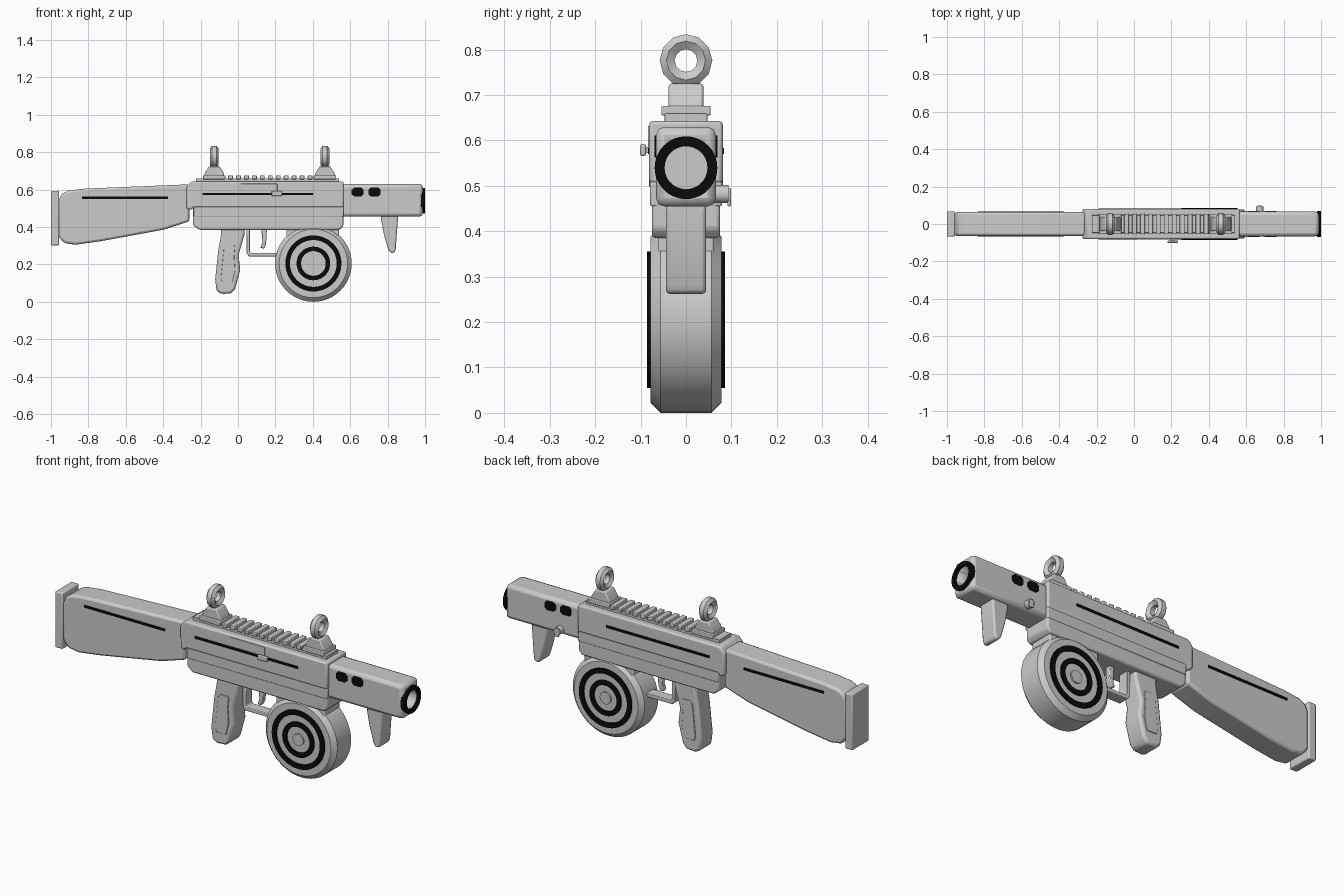
import bpy, bmesh, math
from mathutils import Matrix, Vector

if "Cube" in bpy.data.objects:
    bpy.data.objects.remove(bpy.data.objects["Cube"])


def material(name, v):
    m = bpy.data.materials.new(name)
    m.diffuse_color = (v, v, v, 1)
    m.use_nodes = True
    m.node_tree.nodes["Principled BSDF"].inputs["Base Color"].default_value = m.diffuse_color
    return m


GREY = material("light grey", 0.6)
BLACK = material("black", 0.003)


def finish(name, bm, mat=GREY, bevel=0.0, smooth=True):
    bmesh.ops.recalc_face_normals(bm, faces=bm.faces)
    me = bpy.data.meshes.new(name)
    bm.to_mesh(me)
    bm.free()
    ob = bpy.data.objects.new(name, me)
    bpy.context.collection.objects.link(ob)
    me.materials.append(mat)
    if bevel:
        b = ob.modifiers.new("bevel", 'BEVEL')
        b.width, b.segments, b.limit_method = bevel, 2, 'ANGLE'
        b.angle_limit = math.radians(35)
    if smooth:
        bpy.ops.object.select_all(action='DESELECT')
        ob.select_set(True)
        bpy.context.view_layer.objects.active = ob
        bpy.ops.object.shade_smooth_by_angle(angle=math.radians(32))
    return ob


def box(name, x, y, z, mat=GREY, bevel=0.0):
    """Box from (low, high) pairs on each axis."""
    bm = bmesh.new()
    bmesh.ops.create_cube(bm, size=1)
    for v in bm.verts:
        v.co = Vector([(a + b) / 2 + c * (b - a) for (a, b), c in zip((x, y, z), v.co)])
    return finish(name, bm, mat, bevel)


def side_profile(name, pts, half, mat=GREY, bevel=0.0, y=0.0):
    """Extrude an (x, z) outline to +-half in y."""
    bm = bmesh.new()
    f = bm.faces.new([bm.verts.new((px, y - half, pz)) for px, pz in pts])
    r = bmesh.ops.extrude_face_region(bm, geom=[f])
    for v in r["geom"]:
        if isinstance(v, bmesh.types.BMVert):
            v.co.y += 2 * half
    return finish(name, bm, mat, bevel)


def lathe(name, profile, axis, loc, mat=GREY, steps=48, closed=False):
    """Spin (radius, offset) points round the x or y axis."""
    bm = bmesh.new()
    rings = []
    for i in range(steps):
        a = 2 * math.pi * i / steps
        ring = []
        for r, o in profile:
            c, s = r * math.cos(a), r * math.sin(a)
            p = (o, c, s) if axis == 'x' else (c, o, s)
            ring.append(bm.verts.new(Vector(p) + Vector(loc)))
        rings.append(ring)
    n = len(profile)
    for i in range(steps):
        a, b = rings[i], rings[(i + 1) % steps]
        for j in range(n if closed else n - 1):
            k = (j + 1) % n
            bm.faces.new((a[j], a[k], b[k], b[j]))
    bmesh.ops.remove_doubles(bm, verts=bm.verts, dist=1e-6)
    return finish(name, bm, mat)


def ring(name, r0, r1, o0, o1, axis, loc, mat=BLACK, steps=48):
    return lathe(name, [(r0, o0), (r1, o0), (r1, o1), (r0, o1)], axis, loc, mat, steps, True)


def rod(name, r, o0, o1, axis, loc, steps=20):
    return lathe(name, [(0, o0), (r, o0), (r, o1), (0, o1)], axis, loc, GREY, steps)


# Stock and butt plate
side_profile("stock", [(-0.96, 0.54), (-0.945, 0.575), (-0.91, 0.594), (-0.82, 0.605),
                       (-0.26, 0.628), (-0.26, 0.43), (-0.40, 0.385), (-0.74, 0.323),
                       (-0.87, 0.305), (-0.93, 0.314), (-0.96, 0.35)], 0.063, bevel=0.012)
box("butt_plate", (-1.0, -0.957), (-0.068, 0.068), (0.302, 0.592), bevel=0.006)

# Receiver
side_profile("upper_receiver", [(-0.275, 0.50), (-0.275, 0.615), (-0.25, 0.643),
                                (0.565, 0.643), (0.565, 0.505), (-0.235, 0.505),
                                (-0.255, 0.49)], 0.081, bevel=0.008)
side_profile("lower_receiver", [(-0.24, 0.52), (0.563, 0.52), (0.563, 0.405), (0.545, 0.385),
                                (-0.21, 0.385), (-0.24, 0.41)], 0.075, bevel=0.008)
box("receiver_ledge", (-0.238, 0.564), (-0.079, 0.079), (0.455, 0.51), bevel=0.004)

# Handguard with a bored muzzle
guard = box("handguard", (0.55, 0.988), (-0.066, 0.066), (0.455, 0.63), bevel=0.018)
bore = rod("bore_cutter", 0.047, -0.06, 0.06, 'x', (0.99, 0, 0.54), 48)
bore.hide_render = True
bore.hide_set(True)
cut = guard.modifiers.new("bore", 'BOOLEAN')
cut.object, cut.operation = bore, 'DIFFERENCE'
ring("muzzle_ring", 0.048, 0.069, -0.01, 0.012, 'x', (0.988, 0, 0.54))

# Foregrip and pistol grip
side_profile("foregrip", [(0.765, 0.47), (0.765, 0.44), (0.78, 0.36), (0.803, 0.28), (0.815, 0.262),
                          (0.835, 0.262), (0.843, 0.28), (0.855, 0.44), (0.855, 0.47)],
             0.044, bevel=0.008)
side_profile("pistol_grip", [(-0.09, 0.40), (-0.09, 0.36), (-0.105, 0.28), (-0.122, 0.12),
                             (-0.115, 0.06), (-0.09, 0.042), (-0.035, 0.045), (-0.015, 0.07),
                             (0.012, 0.17), (0.003, 0.25), (0.035, 0.36), (0.035, 0.40)],
             0.052, bevel=0.012)
for s in (-1, 1):
    side_profile("grip_panel", [(-0.075, 0.29), (-0.06, 0.305), (-0.02, 0.305), (-0.015, 0.29),
                                (-0.02, 0.24), (-0.015, 0.17), (-0.03, 0.105), (-0.085, 0.105),
                                (-0.092, 0.13)], 0.003, bevel=0.002, y=s * 0.053)

# Trigger and its guard
side_profile("trigger", [(0.125, 0.39), (0.155, 0.39), (0.15, 0.31), (0.14, 0.285), (0.12, 0.288),
                         (0.13, 0.32)], 0.014, bevel=0.004)
side_profile("trigger_guard", [(0.045, 0.39), (0.045, 0.26), (0.06, 0.243), (0.23, 0.243),
                               (0.23, 0.262), (0.068, 0.262), (0.063, 0.27), (0.063, 0.39)],
             0.028, bevel=0.003)

# Drum magazine
C = (0.403, 0, 0.205)
box("magazine_neck", (0.26, 0.54), (-0.062, 0.062), (0.30, 0.40), bevel=0.006)
lathe("drum", [(0, -0.078), (0.183, -0.078), (0.205, -0.056), (0.205, 0.056),
               (0.183, 0.078), (0, 0.078)], 'y', C, GREY, 48)
for s in (-1, 1):
    a, b = sorted((s * 0.077, s * 0.086))
    ring("drum_outer_ring", 0.125, 0.15, a, b, 'y', C)
    ring("drum_inner_ring", 0.066, 0.09, a, b, 'y', C)
    rod("drum_hub", 0.031, a, b, 'y', C, 24)

# Top rail with teeth
box("rail", (-0.225, 0.54), (-0.047, 0.047), (0.64, 0.66), bevel=0.002)
for i in range(12):
    x = -0.04 + i * 0.0425
    box("rail_tooth", (x - 0.013, x + 0.013), (-0.054, 0.054), (0.655, 0.676), bevel=0.003)

# Ring sights
for x in (-0.127, 0.465):
    box("sight_foot", (x - 0.06, x + 0.06), (-0.054, 0.054), (0.655, 0.676), bevel=0.003)
    side_profile("sight_base", [(x - 0.055, 0.67), (x - 0.05, 0.69), (x - 0.027, 0.725),
                                (x + 0.027, 0.725), (x + 0.05, 0.69), (x + 0.055, 0.67)],
                 0.038, bevel=0.005)
    lathe("sight_ring", [(0.025, -0.012), (0.043, -0.024), (0.058, -0.012), (0.058, 0.012),
                         (0.043, 0.024), (0.025, 0.012)], 'x', (x, 0, 0.776), GREY, 12, True)

# Painted stripes and handguard vents on both sides
for s in (-1, 1):
    def plate(name, x0, x1, z0, z1, y):
        lo, hi = sorted((s * (y - 0.002), s * (y + 0.003)))
        box(name, (x0, x1), (lo, hi), (z0, z1), BLACK)
    plate("stock_stripe", -0.835, -0.375, 0.551, 0.564, 0.063)
    plate("receiver_stripe", -0.19, 0.40, 0.570, 0.583, 0.081)
    for x in (0.64, 0.73):
        c = [(x + dx * 0.032, 0.587 + dz * 0.024) for dx, dz in
             ((-1, -.5), (-.6, -1), (.6, -1), (1, -.5), (1, .5), (.6, 1), (-.6, 1), (-1, .5))]
        side_profile("vent", c, 0.003, BLACK, y=s * 0.066)

# Ejection cover, charging handle and safety lever
box("ejection_cover", (0.015, 0.21), (-0.084, -0.078), (0.586, 0.632), bevel=0.002)
box("charging_handle", (0.18, 0.235), (-0.101, -0.088), (0.566, 0.592), bevel=0.004)
box("charging_stem", (0.195, 0.22), (-0.09, -0.07), (0.572, 0.586))
rod("safety_pin", 0.02, 0.06, 0.094, 'y', (0.672, 0, 0.482))
box("safety_lever", (0.66, 0.684), (0.091, 0.099), (0.455, 0.495), bevel=0.003)
